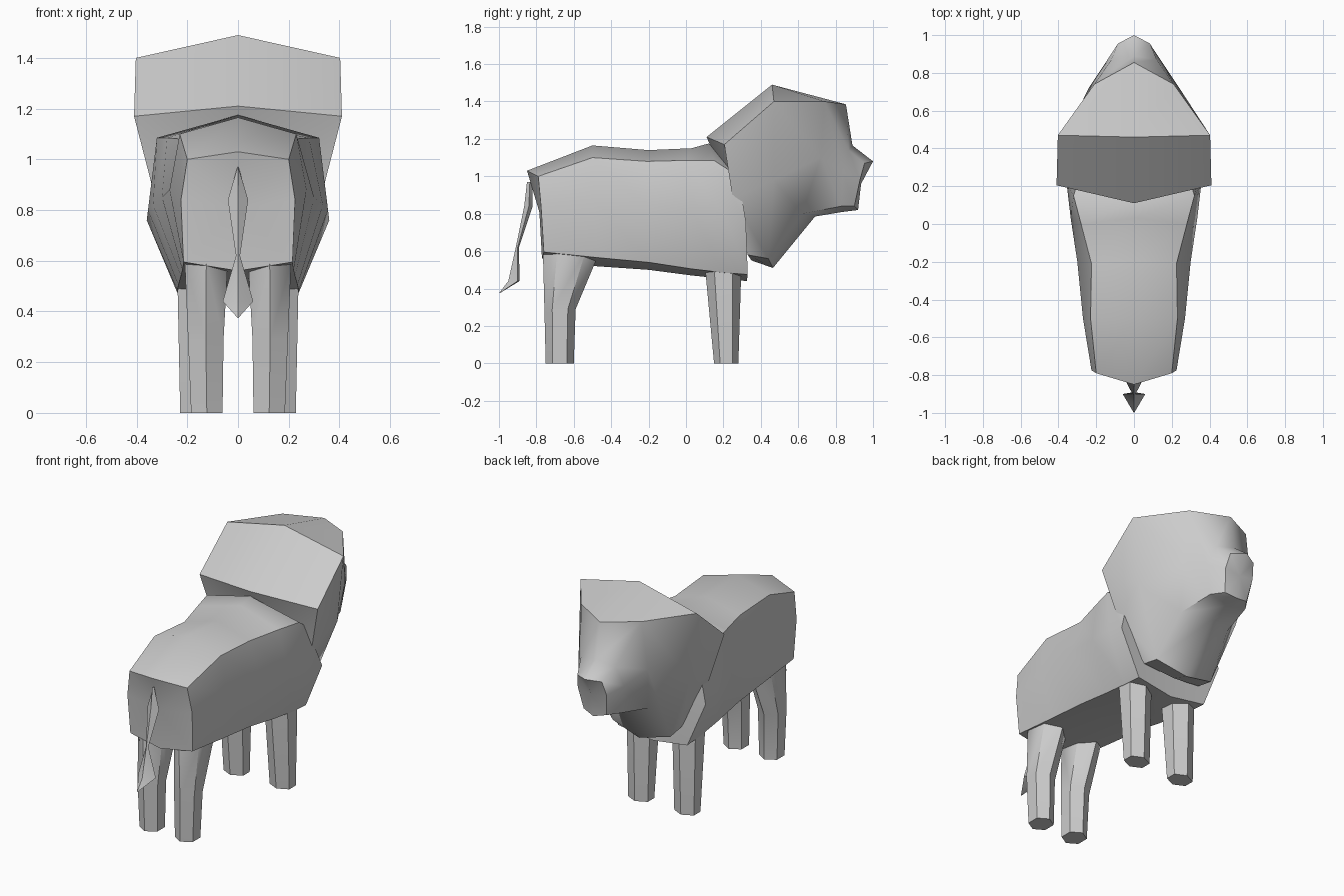
import bpy, bmesh, math
from mathutils import Vector

if "Cube" in bpy.data.objects:
    bpy.data.objects.remove(bpy.data.objects["Cube"])


def loft(name, rings, angle=50):
    """Skin closed rings of equal length and cap both ends with a fan."""
    bm = bmesh.new()
    vr = [[bm.verts.new(p) for p in r] for r in rings]
    n = len(vr[0])
    for a, b in zip(vr, vr[1:]):
        for i in range(n):
            j = (i + 1) % n
            bm.faces.new((a[i], a[j], b[j], b[i]))
    for r in (vr[0], vr[-1]):
        c = bm.verts.new(sum((v.co for v in r), Vector()) / n)
        for i in range(n):
            bm.faces.new((r[i], r[(i + 1) % n], c))
    bmesh.ops.remove_doubles(bm, verts=bm.verts, dist=0.0005)
    bmesh.ops.recalc_face_normals(bm, faces=bm.faces)
    me = bpy.data.meshes.new(name)
    bm.to_mesh(me)
    bm.free()
    ob = bpy.data.objects.new(name, me)
    bpy.context.collection.objects.link(ob)
    bpy.ops.object.select_all(action='DESELECT')
    ob.select_set(True)
    bpy.context.view_layer.objects.active = ob
    bpy.ops.object.shade_smooth_by_angle(angle=math.radians(angle))
    return ob


def mirrored(half):
    """Half ring from top centre to bottom centre -> full ring."""
    return half + [(-x, y, z) for x, y, z in half[-2:0:-1]]


# Body: half sections from rump to chest
body = [
    [(0, -.85, 1.03), (.2, -.79, 1.0), (.225, -.775, .84), (.215, -.76, .595), (0, -.77, .56)],
    [(0, -.5, 1.165), (.23, -.5, 1.1), (.27, -.5, .88), (.22, -.47, .565), (0, -.49, .52)],
    [(0, -.2, 1.14), (.225, -.21, 1.08), (.30, -.2, .85), (.225, -.2, .54), (0, -.2, .5)],
    [(0, .03, 1.15), (.28, .0, 1.085), (.335, .03, .82), (.235, .03, .505), (0, .03, .47)],
    [(0, .12, 1.175), (.32, .15, 1.085), (.355, .2, .8), (.24, .2, .485), (0, .2, .452)],
    [(0, .28, 1.1), (.28, .28, 1.0), (.36, .32, .76), (.24, .33, .475), (0, .325, .44)],
]
loft("body", [mirrored(s) for s in body])

# Mane and head: half sections from the back rim to the nose
head = [
    [(0, .11, 1.21), (.41, .205, 1.17), (.335, .25, .88), (.2, .33, .58), (0, .35, .55)],
    [(0, .46, 1.49), (.403, .47, 1.4), (.36, .47, .98), (.2, .44, .56), (0, .465, .51)],
    [(0, .855, 1.385), (.21, .74, 1.4), (.24, .72, 1.1), (.17, .62, .8), (0, .69, .785)],
    [(0, .89, 1.165), (.12, .87, 1.14), (.16, .84, 1.02), (.13, .83, .84), (0, .84, .81)],
    [(0, 1.0, 1.08), (.085, .955, 1.07), (.1, .93, .98), (.08, .9, .84), (0, .92, .82)],
]
loft("mane_and_head", [mirrored(s) for s in head])


# Legs: stacked hexagons (x centre, half width, y min, y max, z)
def leg(name, side, levels):
    rings = []
    for cx, hw, y0, y1, z in levels:
        cy, hy = (y0 + y1) / 2, (y1 - y0) / 2
        rings.append([(side * (cx + hw * a), cy + hy * b, z) for a, b in
                      ((0, -1), (1, -.5), (1, .5), (0, 1), (-1, .5), (-1, -.5))])
    loft(name, rings)


for side, tag in ((1, "right"), (-1, "left")):
    leg("hind_leg_" + tag, side, [
        (.123, .062, -.75, -.6, 0), (.127, .07, -.757, -.59, .29),
        (.125, .085, -.765, -.46, .6), (.125, .08, -.74, -.46, .66)])
    leg("front_leg_" + tag, side, [
        (.16, .068, .15, .28, 0), (.158, .08, .105, .295, .48), (.155, .075, .1, .29, .58)])

# Tail: diamond sections (half width, y back, y middle, y front, z)
tail = [(.002, -.85, -.835, -.82, .97), (.04, -.865, -.84, -.82, .84),
        (.008, -.91, -.9, -.893, .62), (.06, -.95, -.9, -.89, .44),
        (.002, -1.0, -.998, -.996, .375)]
loft("tail", [[(0, b, z), (w, m, z), (0, f, z), (-w, m, z)] for w, b, m, f, z in tail])
